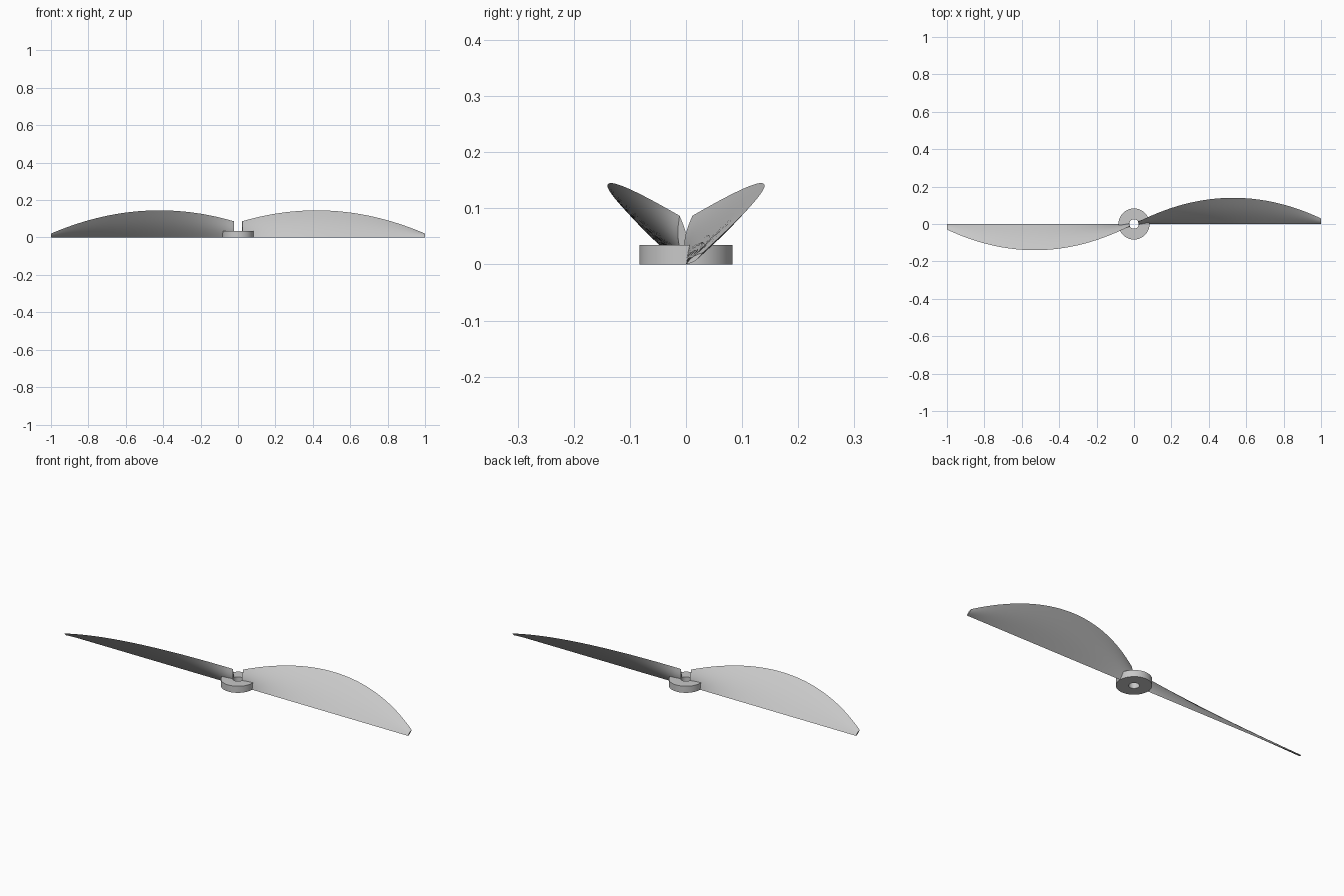
import bpy
import bmesh
import math

cube = bpy.data.objects.get("Cube")
if cube:
    bpy.data.objects.remove(cube, do_unlink=True)

BORE = 0.025      # shaft hole radius
HUB_R = 0.083
HUB_H = 0.035

grey = bpy.data.materials.new("light_grey")
grey.use_nodes = True
colour = (0.58, 0.58, 0.58, 1)
grey.diffuse_color = colour
grey.node_tree.nodes["Principled BSDF"].inputs["Base Color"].default_value = colour


def finish(name, bm, angle=35):
    """Turn a bmesh into a shaded object."""
    bmesh.ops.recalc_face_normals(bm, faces=bm.faces)
    mesh = bpy.data.meshes.new(name)
    bm.to_mesh(mesh)
    bm.free()
    mesh.materials.append(grey)
    obj = bpy.data.objects.new(name, mesh)
    bpy.context.collection.objects.link(obj)
    bpy.ops.object.select_all(action='DESELECT')
    obj.select_set(True)
    bpy.context.view_layer.objects.active = obj
    bpy.ops.object.shade_smooth_by_angle(angle=math.radians(angle))
    return obj


def bridge(bm, a, b):
    """Join two closed rings of vertices with quads."""
    n = len(a)
    for i in range(n):
        j = (i + 1) % n
        bm.faces.new((a[i], a[j], b[j], b[i]))


# Hub: a flat ring with a shaft hole
bm = bmesh.new()
rings = []
for r, z in ((BORE, 0), (HUB_R, 0), (HUB_R, HUB_H), (BORE, HUB_H)):
    rings.append([bm.verts.new((r * math.cos(t), r * math.sin(t), z))
                  for t in (math.tau * k / 64 for k in range(64))])
for k in range(4):
    bridge(bm, rings[k], rings[(k + 1) % 4])
finish("hub", bm)


def upper_edge(x):
    """Curved edge of the blade; the other edge is the straight x axis."""
    y = 0.14 - 0.5 * (x - 0.53) ** 2
    z = 0.145 - 0.37 * (x - 0.42) ** 2
    return y, z


def blade(name, side):
    """Twisted blade with a thin lens section, hollowed at the root by the bore."""
    bm = bmesh.new()
    steps, across = 40, 10
    sections = []
    for s in range(steps + 1):
        u = s / steps
        x = 0.023 + (1 - 0.023) * u
        ey, ez = upper_edge(x)
        chord = math.hypot(ey, ez)
        half = 0.008 - 0.004 * u
        section = []
        for k in range(2 * across):
            face = 1 if k <= across else -1
            t = k / across if k <= across else 2 - k / across
            off = face * half * math.sin(math.pi * t)
            y = ey * t - off * ez / chord
            z = max(0, ez * t + off * ey / chord)
            px = x
            if s == 0:
                px = math.sqrt(max(BORE ** 2 - y ** 2, 0.0001))
            section.append(bm.verts.new((side * px, side * y, z)))
        sections.append(section)
    for a, b in zip(sections, sections[1:]):
        bridge(bm, a, b)
    bm.faces.new(sections[0])
    bm.faces.new(sections[-1])
    return finish(name, bm)


# Two blades, half a turn apart
for name, side in (("left_blade", 1), ("right_blade", -1)):
    blade(name, side)
